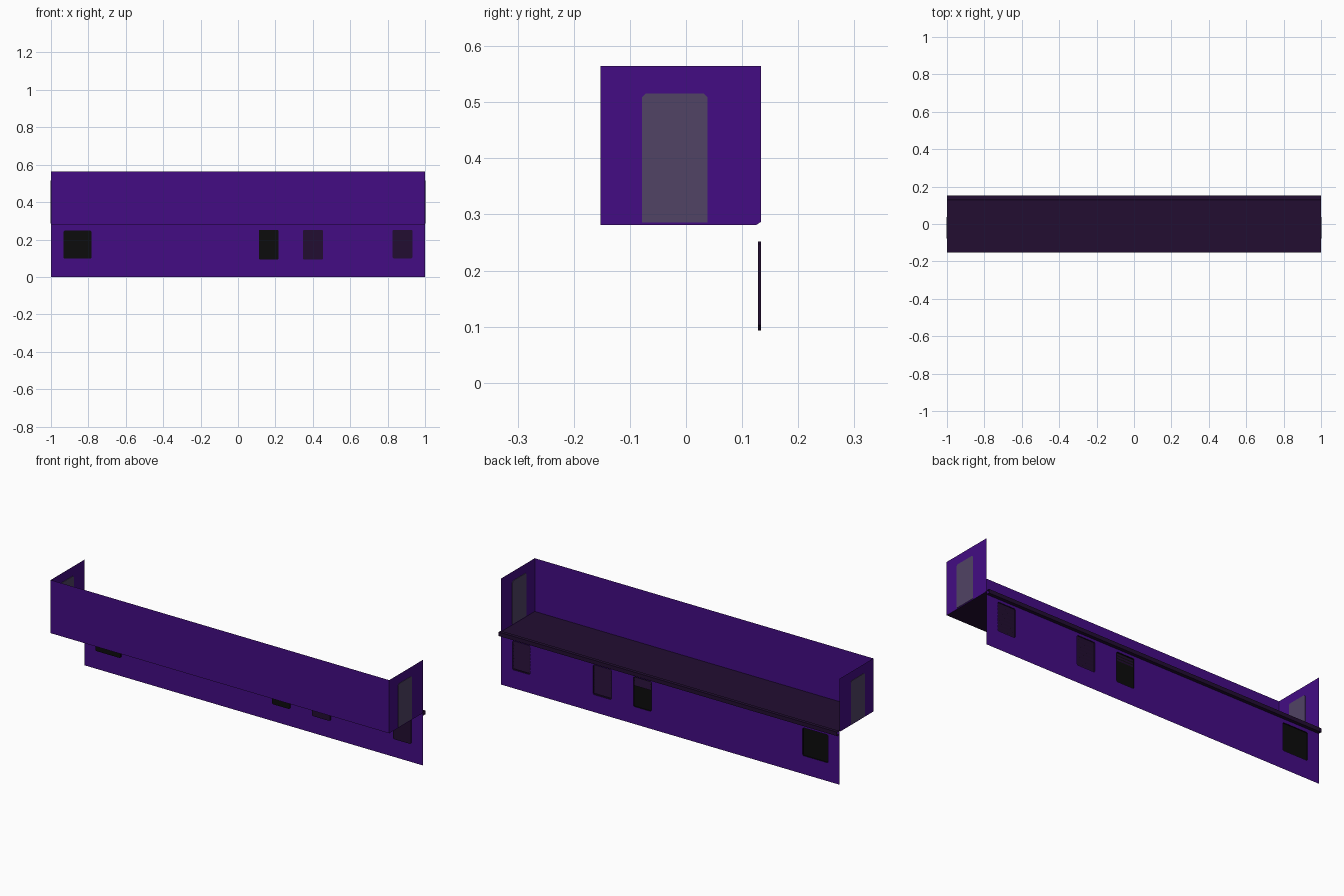
import bpy, bmesh

if "Cube" in bpy.data.objects:
    bpy.data.objects.remove(bpy.data.objects["Cube"])


def material(name, rgb):
    m = bpy.data.materials.new(name)
    m.diffuse_color = (*rgb, 1)
    m.use_nodes = True
    m.node_tree.nodes["Principled BSDF"].inputs["Base Color"].default_value = m.diffuse_color
    return m


PURPLE = material("purple paint", (0.056, 0.0038, 0.23))
DARK = material("dark aubergine", (0.016, 0.0042, 0.031))
BLACK = material("black glass", (0.0035, 0.0035, 0.0035))
DOOR = material("grey violet door", (0.082, 0.056, 0.13))

FRONT, WALL, RAIL = -0.152, 0.134, 0.152
DECK, TOP = 0.281, 0.565


def finish(name, bm, mat):
    me = bpy.data.meshes.new(name)
    bm.to_mesh(me)
    bm.free()
    me.materials.append(mat)
    ob = bpy.data.objects.new(name, me)
    bpy.context.collection.objects.link(ob)
    return ob


def sheet(name, points, mat):
    """One flat polygon."""
    bm = bmesh.new()
    bm.faces.new([bm.verts.new(p) for p in points])
    return finish(name, bm, mat)


def strip(name, profile, mat):
    """Open (y, z) profile swept along the full length."""
    bm = bmesh.new()
    rows = [[bm.verts.new((x, y, z)) for x in (-1, 1)] for y, z in profile]
    for a, b in zip(rows, rows[1:]):
        bm.faces.new((a[0], a[1], b[1], b[0]))
    return finish(name, bm, mat)


def clipped(u0, u1, v0, v1, c):
    """Rectangle outline with clipped corners."""
    return [(u0 + c, v0), (u1 - c, v0), (u1, v0 + c), (u1, v1 - c),
            (u1 - c, v1), (u0 + c, v1), (u0, v1 - c), (u0, v0 + c)]


# Windows in the rear wall: name, x0, x1, z0, z1, backing, slats from, slat count
windows = [
    ("large_window", -0.933, -0.783, 0.098, 0.247, BLACK, 0, 0),
    ("half_louvre_window", 0.111, 0.217, 0.093, 0.252, BLACK, 0.205, 3),
    ("middle_louvre", 0.347, 0.455, 0.093, 0.252, DARK, 0.100, 8),
    ("end_louvre", 0.827, 0.932, 0.098, 0.252, DARK, 0.104, 8),
]

# Rear lower wall with window openings
bm = bmesh.new()
loops = [[(-1, 0), (1, 0), (1, 0.287), (-1, 0.287)]]
loops += [clipped(*w[1:5], 0.005) for w in windows]
edges = []
for loop in loops:
    vs = [bm.verts.new((x, WALL, z)) for x, z in loop]
    edges += [bm.edges.new((vs[i - 1], vs[i])) for i in range(len(vs))]
bmesh.ops.triangle_fill(bm, use_beauty=True, edges=edges, normal=(0, 1, 0))
finish("rear_lower_wall", bm, PURPLE)

# Shallow recessed pans and louvre slats
for name, x0, x1, z0, z1, mat, start, count in windows:
    bm = bmesh.new()
    outline = clipped(x0, x1, z0, z1, 0.005)
    inner = [bm.verts.new((x, 0.128, z)) for x, z in outline]
    outer = [bm.verts.new((x, WALL, z)) for x, z in outline]
    bm.faces.new(inner)
    for i in range(8):
        bm.faces.new((inner[i - 1], inner[i], outer[i], outer[i - 1]))
    finish(name, bm, mat)
    if count:
        bm = bmesh.new()
        pitch = (z1 - 0.004 - start) / count
        for i in range(count):
            z = start + i * pitch
            bm.faces.new([bm.verts.new(p) for p in (
                (x0 + 0.005, 0.1335, z), (x1 - 0.005, 0.1335, z),
                (x1 - 0.005, 0.1290, z + pitch * 0.9), (x0 + 0.005, 0.1290, z + pitch * 0.9))])
        finish(name + "_slats", bm, DARK)

# Front upper wall
strip("front_upper_wall", [(FRONT, DECK), (FRONT, TOP)], PURPLE)

# Deck with chamfered rear edge, and open rail outside the wall
strip("deck", [(FRONT, DECK), (0.1, DECK), (0.125, DECK), (WALL, 0.287)], DARK)
strip("rear_rail", [(WALL, 0.287), (RAIL, 0.287), (RAIL, 0.266), (WALL, 0.266)], DARK)

# End walls and their doors
for side, s in (("left", -1), ("right", 1)):
    sheet(side + "_end_wall", [(s, y, z) for y, z in (
        (FRONT, DECK), (0.125, DECK), (WALL, 0.287), (WALL, TOP), (FRONT, TOP))], PURPLE)
    door = sheet(side + "_door", [(s * 0.997, y, z) for y, z in (
        (-0.078, 0.286), (0.038, 0.286), (0.038, 0.509), (0.031, 0.516),
        (-0.071, 0.516), (-0.078, 0.509))], DOOR)
    # Thin plate showing on both sides of the wall
    bm = bmesh.new()
    bm.from_mesh(door.data)
    out = bmesh.ops.extrude_face_region(bm, geom=bm.faces[:])["geom"]
    bmesh.ops.translate(bm, vec=(s * 0.005, 0, 0),
                        verts=[g for g in out if isinstance(g, bmesh.types.BMVert)])
    bmesh.ops.recalc_face_normals(bm, faces=bm.faces[:])
    bm.to_mesh(door.data)
    bm.free()
